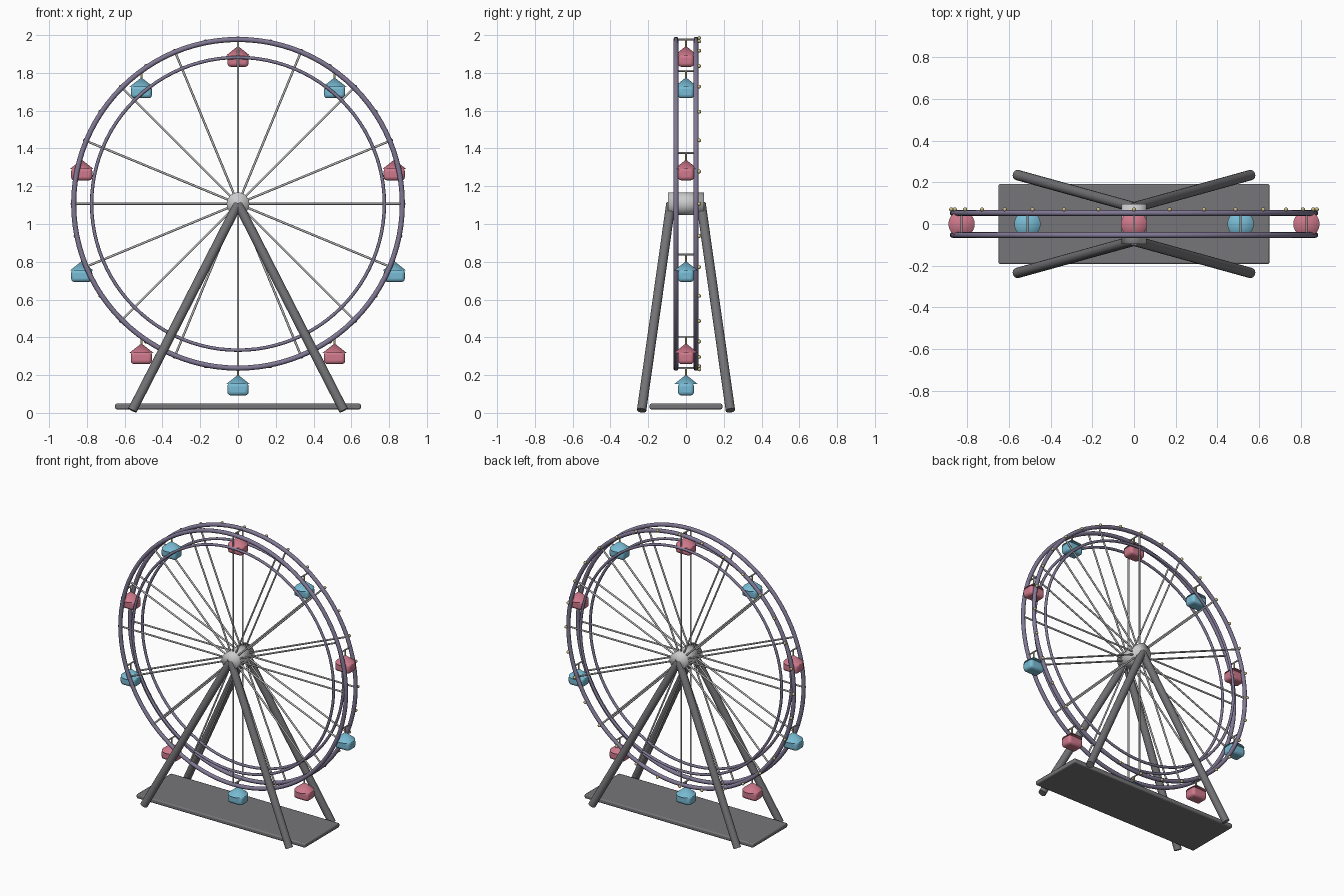
import bpy
from math import sin, cos, pi, radians
from mathutils import Vector

if "Cube" in bpy.data.objects:
    bpy.data.objects.remove(bpy.data.objects["Cube"])


def material(name, rgb):
    m = bpy.data.materials.new(name)
    m.use_nodes = True
    m.diffuse_color = (*rgb, 1)
    m.node_tree.nodes["Principled BSDF"].inputs["Base Color"].default_value = (*rgb, 1)
    return m


PURPLE = material("purple grey paint", (0.22, 0.19, 0.30))
SILVER = material("silver", (0.50, 0.50, 0.50))
HUB = material("pale metal", (0.60, 0.60, 0.61))
STEEL = material("dark steel", (0.17, 0.17, 0.18))
PLATE = material("base grey", (0.18, 0.18, 0.19))
GOLD = material("gold", (0.60, 0.52, 0.24))
PINK = material("pink", (0.62, 0.19, 0.26))
BLUE = material("sky blue", (0.19, 0.50, 0.66))

AXLE = Vector((0, 0, 1.107))
RIM, SIDE = 0.87, 0.053


def finish(name, mat, angle=40):
    ob = bpy.context.object
    ob.name = name
    ob.data.materials.append(mat)
    bpy.ops.object.shade_smooth_by_angle(angle=radians(angle))
    return ob


def rod(name, a, b, r, mat, sides=12, angle=40):
    a, b = Vector(a), Vector(b)
    d = b - a
    bpy.ops.mesh.primitive_cylinder_add(
        vertices=sides, radius=r, depth=d.length, location=(a + b) / 2,
        rotation=d.to_track_quat("Z", "Y").to_euler())
    return finish(name, mat, angle)


def on_wheel(angle, r, y=0):
    return AXLE + Vector((r * sin(angle), y, r * cos(angle)))


# Rims and spokes on both sides of the wheel
for side, label in ((-SIDE, "front"), (SIDE, "back")):
    for r, tube, kind in ((RIM, 0.0135, "outer"), (0.775, 0.009, "inner")):
        bpy.ops.mesh.primitive_torus_add(
            major_radius=r, minor_radius=tube, major_segments=96, minor_segments=12,
            location=AXLE + Vector((0, side, 0)), rotation=(pi / 2, 0, 0))
        finish(f"{label}_{kind}_rim", PURPLE)
    for i in range(16):
        a = i * pi / 8
        rod(f"{label}_spoke", on_wheel(a, 0.03, side), on_wheel(a, RIM, side), 0.006, SILVER, 8, 60)

# Hub
rod("hub", AXLE - Vector((0, 0.095, 0)), AXLE + Vector((0, 0.095, 0)), 0.06, HUB, 32, 180)

# Light bulbs on the back rim
for i in range(32):
    bpy.ops.mesh.primitive_uv_sphere_add(
        segments=12, ring_count=8, radius=0.01, location=on_wheel(i * pi / 16, 0.877, 0.07))
    finish("bulb", GOLD)

# Cabins hanging from cross bars
for i in range(10):
    a = i * pi / 5
    mat = BLUE if i % 2 else PINK
    p = on_wheel(a, RIM)
    rod("cross_bar", on_wheel(a, RIM, -SIDE), on_wheel(a, RIM, SIDE), 0.005, SILVER, 8, 60)
    rod("cabin_hanger", p, p - Vector((0, 0, 0.045)), 0.005, GOLD, 8, 60)
    bpy.ops.mesh.primitive_cone_add(
        vertices=24, radius1=0.063, radius2=0, depth=0.05, location=p - Vector((0, 0, 0.06)))
    finish("cabin_roof", mat)
    bpy.ops.mesh.primitive_cube_add(size=1, location=p - Vector((0, 0, 0.112)))
    body = bpy.context.object
    body.scale = (0.112, 0.085, 0.066)
    bpy.ops.object.transform_apply(location=False, rotation=False)
    bevel = body.modifiers.new("soft edges", "BEVEL")
    bevel.width, bevel.segments = 0.018, 3
    finish("cabin_body", mat, 60)

# Support legs
for sx in (-1, 1):
    for sy in (-1, 1):
        rod("support_leg", (0, sy * 0.08, 1.107), (sx * 0.56, sy * 0.235, 0.013), 0.025, STEEL, 16)

# Base plate
bpy.ops.mesh.primitive_cube_add(size=1, location=(0, 0, 0.034))
plate = bpy.context.object
plate.scale = (1.3, 0.385, 0.03)
bpy.ops.object.transform_apply(location=False, rotation=False)
bevel = plate.modifiers.new("edge bevel", "BEVEL")
bevel.width, bevel.segments = 0.008, 2
finish("base_plate", PLATE)
